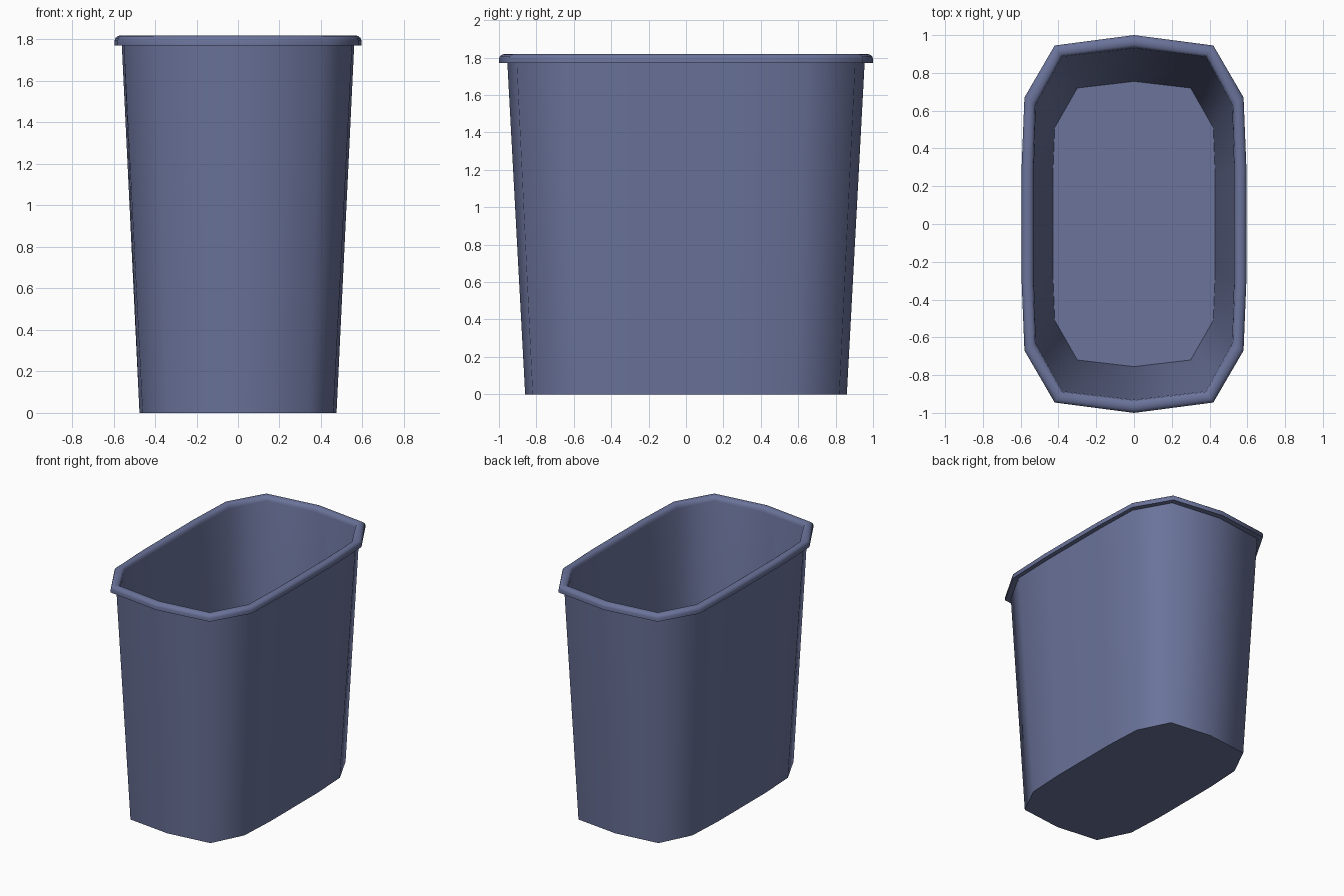
import bpy, bmesh, math

cube = bpy.data.objects.get("Cube")
if cube:
    bpy.data.objects.remove(cube, do_unlink=True)

# One slate blue plastic
blue = bpy.data.materials.new("slate_blue_plastic")
colour = (0.145, 0.172, 0.325, 1)
blue.diffuse_color = colour
blue.use_nodes = True
blue.node_tree.nodes["Principled BSDF"].inputs["Base Color"].default_value = colour

# Quarter outlines, from the middle of the end round to the long side
FOOT = [(0, 0.86), (0.34, 0.82), (0.46, 0.58), (0.475, 0.29)]
WALL_TOP = [(0, 0.955), (0.40, 0.905), (0.55, 0.64), (0.56, 0.30)]
RIM = [(0, 1.0), (0.42, 0.945), (0.58, 0.67), (0.595, 0.30)]
MOUTH = [(0, 0.93), (0.38, 0.885), (0.52, 0.63), (0.53, 0.29)]
FLOOR = [(0, 0.755), (0.30, 0.72), (0.42, 0.51), (0.43, 0.25)]


def blend(a, b, t):
    return [(p[0] + (q[0] - p[0]) * t, p[1] + (q[1] - p[1]) * t) for p, q in zip(a, b)]


def full_outline(quarter):
    """Mirror a quarter outline into a closed counterclockwise loop."""
    right = quarter[::-1]
    half = right + [(-x, y) for x, y in quarter[1:]]
    return half + [(-x, -y) for x, y in half]


def build_shell(name, rings):
    """Skin a stack of rings and cap both ends."""
    bm = bmesh.new()
    loops = [[bm.verts.new((x, y, z)) for x, y in full_outline(q)] for q, z in rings]
    for low, high in zip(loops, loops[1:]):
        n = len(low)
        for i in range(n):
            j = (i + 1) % n
            bm.faces.new((low[i], low[j], high[j], high[i]))
    bm.faces.new(loops[0][::-1])
    bm.faces.new(loops[-1])
    bmesh.ops.recalc_face_normals(bm, faces=bm.faces[:])
    mesh = bpy.data.meshes.new(name)
    bm.to_mesh(mesh)
    bm.free()
    mesh.materials.append(blue)
    obj = bpy.data.objects.new(name, mesh)
    bpy.context.collection.objects.link(obj)
    return obj


# Outer wall, overhanging lip, rounded rim, inner wall and floor
rings = [(FOOT, 0), (WALL_TOP, 1.77), (RIM, 1.77), (RIM, 1.795)]
for step in range(1, 6):
    angle = math.pi * step / 6
    rings.append((blend(RIM, MOUTH, (1 - math.cos(angle)) / 2),
                  1.795 + 0.025 * math.sin(angle)))
rings += [(MOUTH, 1.785), (FLOOR, 0.04)]
bin_body = build_shell("waste_bin", rings)

bpy.ops.object.select_all(action="DESELECT")
bin_body.select_set(True)
bpy.context.view_layer.objects.active = bin_body
bpy.ops.object.shade_smooth_by_angle(angle=math.radians(60))
